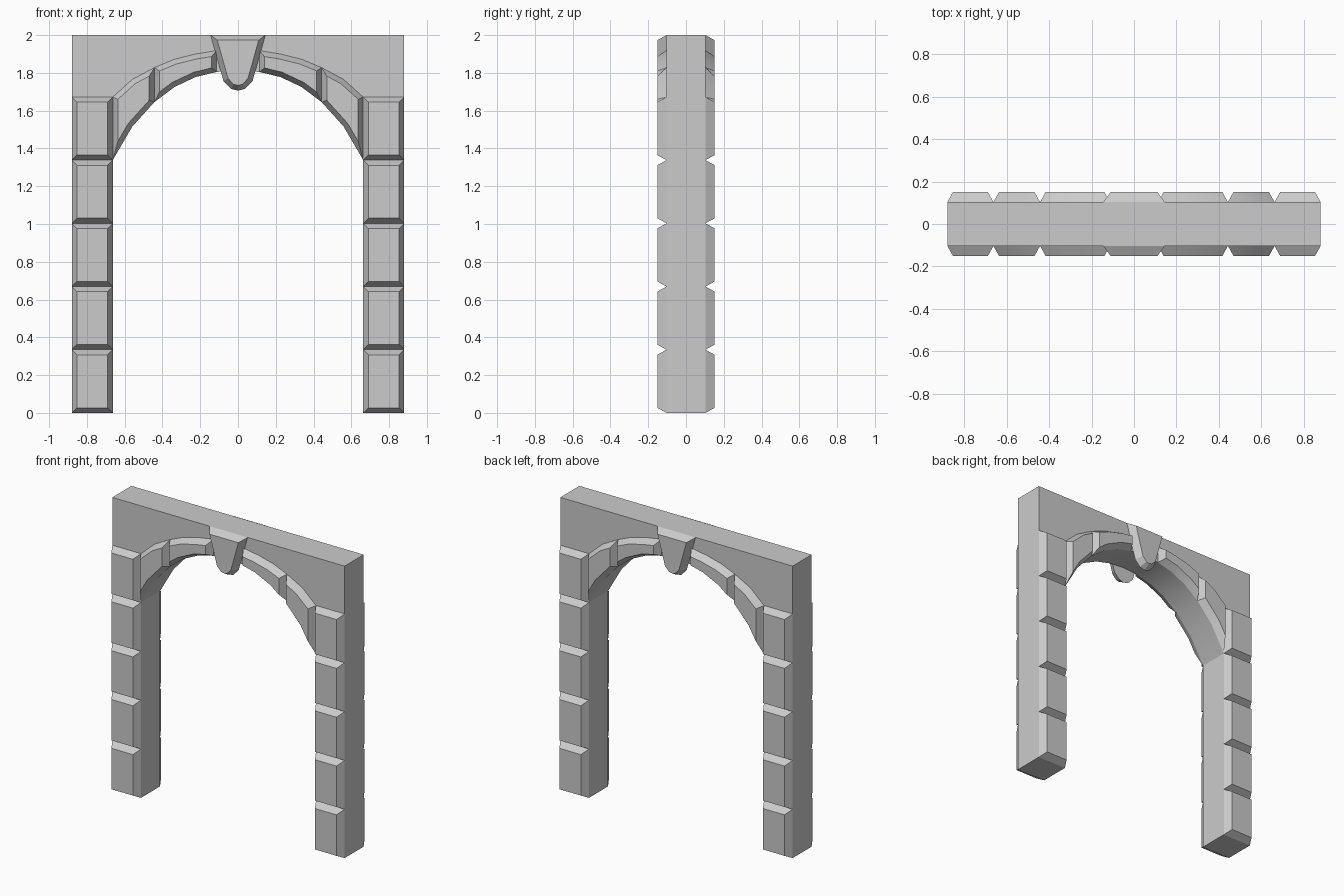
import bpy, bmesh, math
from mathutils import Vector

if "Cube" in bpy.data.objects:
    bpy.data.objects.remove(bpy.data.objects["Cube"], do_unlink=True)

stone = bpy.data.materials.new("grey_stone")
stone.use_nodes = True
stone.diffuse_color = (0.6, 0.6, 0.6, 1)
stone.node_tree.nodes["Principled BSDF"].inputs["Base Color"].default_value = (0.6, 0.6, 0.6, 1)

CORE, FACE, BEVEL = 0.103, 0.152, 0.027   # wall half depth, block half depth, chamfer width
OUT, INN = 0.88, 0.663                    # outer and inner pillar edges
COURSE = 0.3345                           # height of one pillar block


def inset(points, width):
    """Mitred inward offset of a counter-clockwise outline."""
    result = []
    for i, p in enumerate(points):
        a = (p - points[i - 1]).normalized()
        b = (points[(i + 1) % len(points)] - p).normalized()
        na, nb = Vector((-a.y, a.x)), Vector((-b.y, b.x))
        result.append(p + (na + nb) * width / (1 + na.dot(nb)))
    return result


def loft(name, outline, y0, y1, width=0.0, cap=True):
    """Join an x-z outline at y0 to its inset copy at y1."""
    pts = [Vector(p) for p in outline]
    area = sum(pts[i - 1].cross(pts[i]) for i in range(len(pts)))
    if area < 0:
        pts.reverse()
    bm = bmesh.new()
    back = [bm.verts.new((p.x, y0, p.y)) for p in pts]
    front = [bm.verts.new((p.x, y1, p.y)) for p in inset(pts, width)]
    for i in range(len(pts)):
        bm.faces.new((back[i - 1], back[i], front[i], front[i - 1]))
    bm.faces.new(front)
    lid = bm.faces.new(back[::-1])
    bmesh.ops.recalc_face_normals(bm, faces=bm.faces)
    if not cap:
        bmesh.ops.delete(bm, geom=[lid], context='FACES_ONLY')
    mesh = bpy.data.meshes.new(name)
    bm.to_mesh(mesh)
    bm.free()
    mesh.materials.append(stone)
    obj = bpy.data.objects.new(name, mesh)
    bpy.context.collection.objects.link(obj)
    bpy.ops.object.select_all(action='DESELECT')
    obj.select_set(True)
    bpy.context.view_layer.objects.active = obj
    bpy.ops.object.shade_smooth_by_angle(angle=math.radians(22))
    return obj


# Half of the arch: lower edge and upper edge, from pillar to crown
lower = [(INN, 1.338), (0.56, 1.515), (0.443, 1.645), (0.337, 1.725), (0.225, 1.778), (0.113, 1.805)]
upper = [(INN, 1.672), (0.56, 1.765), (0.443, 1.828), (0.337, 1.872), (0.225, 1.9), (0.113, 1.918)]
mirror = lambda pts: [(-x, z) for x, z in pts]

# Wall core with arched opening
arch = lower + [(0, 1.815)] + mirror(lower)[::-1]
loft("arch_wall", [(-OUT, 0), (-OUT, 2), (OUT, 2), (OUT, 0), (INN, 0)] + arch + [(-INN, 0)],
     -CORE, CORE)

# Raised chamfered blocks on both faces
half_key = [(0.145, 2), (0.077, 1.757), (0.037, 1.715)]
keystone = half_key + [(0, 1.706)] + mirror(half_key)[::-1]
for side, s in (("front", -1), ("back", 1)):
    loft(side + "_keystone", keystone, s * CORE, s * FACE, BEVEL)
    for hand, flip in (("left", lambda p: p), ("right", mirror)):
        for i in range(5):
            z0, z1 = i * COURSE, (i + 1) * COURSE
            block = [(INN, z0), (OUT, z0), (OUT, z1), (INN, z1)]
            loft(f"{side}_{hand}_pillar_block_{i + 1}", flip(block), s * CORE, s * FACE, BEVEL, False)
        for n, a, b in (("lower", 0, 3), ("upper", 2, 6)):
            block = lower[a:b] + upper[a:b][::-1]
            loft(f"{side}_{hand}_{n}_arch_block", flip(block), s * CORE, s * FACE, BEVEL, False)
